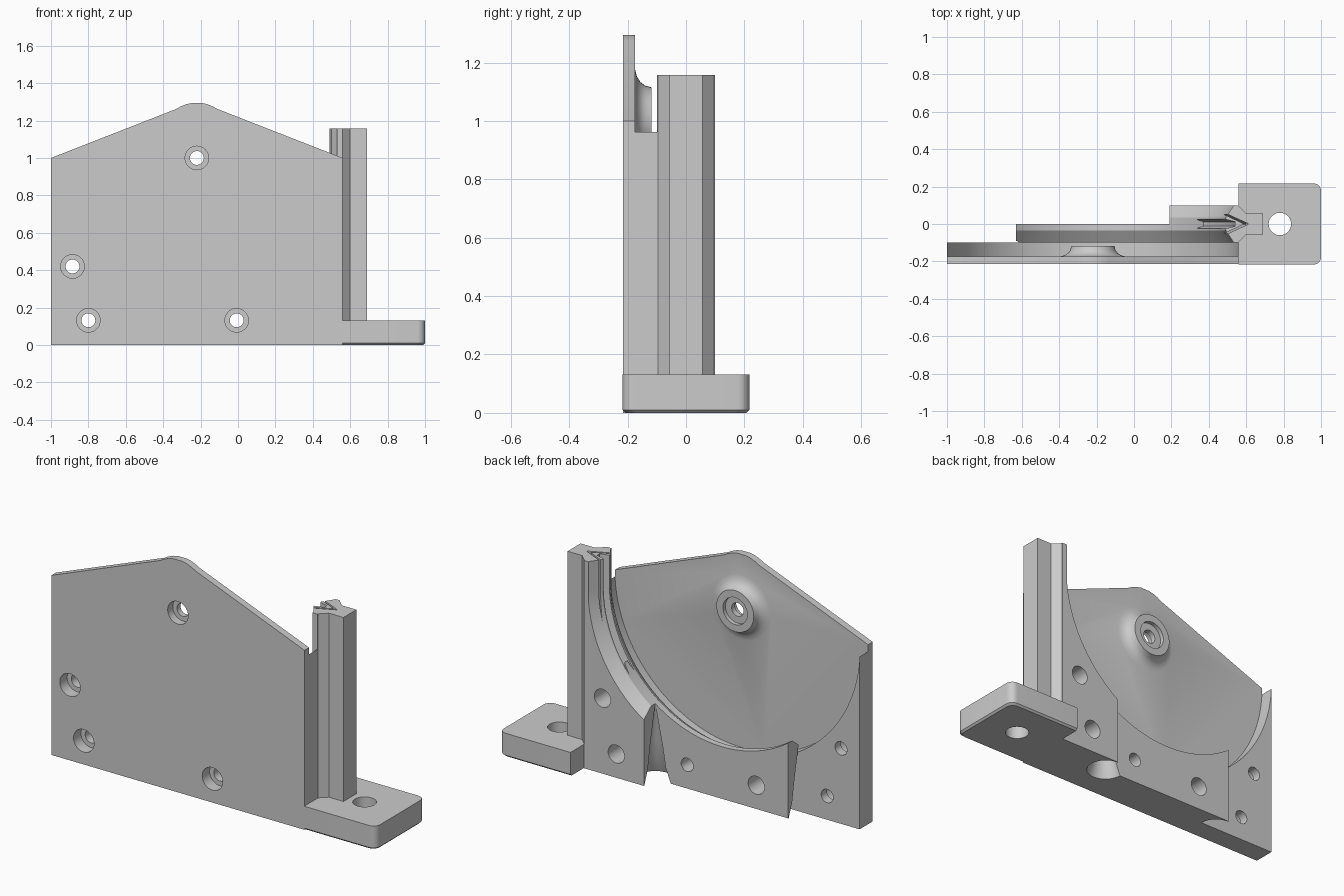
import bpy, bmesh
from math import sin, cos, pi, radians

cube = bpy.data.objects.get("Cube")
if cube:
    bpy.data.objects.remove(cube, do_unlink=True)

grey = bpy.data.materials.new("light grey")
grey.use_nodes = True
colour = (0.6, 0.6, 0.6, 1)
grey.diffuse_color = colour
grey.node_tree.nodes["Principled BSDF"].inputs["Base Color"].default_value = colour

CX, CZ = -0.22, 1.0   # centre of the round track


def loft(name, rings):
    """Closed solid through matching rings of points."""
    bm = bmesh.new()
    loops = [[bm.verts.new(p) for p in ring] for ring in rings]
    n = len(loops[0])
    for a, b in zip(loops, loops[1:]):
        for i in range(n):
            bm.faces.new((a[i], a[(i + 1) % n], b[(i + 1) % n], b[i]))
    bm.faces.new(loops[0])
    bm.faces.new(loops[-1])
    bmesh.ops.recalc_face_normals(bm, faces=bm.faces)
    mesh = bpy.data.meshes.new(name)
    bm.to_mesh(mesh)
    bm.free()
    mesh.materials.append(grey)
    ob = bpy.data.objects.new(name, mesh)
    bpy.context.collection.objects.link(ob)
    return ob


def box(name, x0, x1, y0, y1, z0, z1):
    return loft(name, [[(x0, y0, z), (x1, y0, z), (x1, y1, z), (x0, y1, z)] for z in (z0, z1)])


def prism_z(name, outline, z0, z1):
    return loft(name, [[(x, y, z) for x, y in outline] for z in (z0, z1)])


def turned(name, x, z, profile, n=40):
    """Solid turned about an axis along y; profile is (radius, y)."""
    return loft(name, [[(x + r * cos(2 * pi * i / n), y, z + r * sin(2 * pi * i / n))
                        for i in range(n)] for r, y in profile])


def trough(name, sections, start=-180, n=72):
    """Arc-bottomed solid, open upwards; sections are (radius, y)."""
    rings = []
    for r, y in sections:
        ring = [(CX + r * cos(radians(start * (1 - i / n))), y,
                 CZ + r * sin(radians(start * (1 - i / n)))) for i in range(n + 1)]
        rings.append([(ring[0][0], y, 1.7)] + ring + [(CX + r, y, 1.7)])
    return loft(name, rings)


def combine(target, other, operation):
    mod = target.modifiers.new("combine", "BOOLEAN")
    mod.operation, mod.solver, mod.object = operation, "EXACT", other
    bpy.ops.object.select_all(action="DESELECT")
    bpy.context.view_layer.objects.active = target
    target.select_set(True)
    bpy.ops.object.modifier_apply(modifier=mod.name)
    bpy.data.objects.remove(other, do_unlink=True)


def add(target, other):
    combine(target, other, "UNION")


def cut(target, other):
    combine(target, other, "DIFFERENCE")


# Front plate with a rounded peak and a round pocket behind it
half = [(-0.78, 0), (-0.78, 1.0), (-0.11, 1.262), (-0.085, 1.276), (-0.055, 1.288), (-0.025, 1.294)]
outline = half + [(-x, z) for x, z in reversed(half)]
body = loft("bracket_body", [[(CX + x, y, z) for x, z in outline] for y in (-0.215, -0.1)])
cut(body, trough("pocket", [(0.781, -0.175), (0.781, -0.05)]))

# Stepped backing with the ridged track
backing = box("backing", -0.63, 0.56, -0.1, 0, 0, 1.157)
add(backing, box("backing_step", 0.19, 0.56, -0.1, 0.1, 0, 1.157))
cut(backing, trough("ridge", [(0.76, -0.11), (0.71, -0.035), (0.71, 0.035), (0.76, 0.11)]))

# Flared reliefs at the foot of each step
for x, y in ((0.19, 0), (-0.63, -0.1)):
    cut(backing, loft("relief", [[(x + r * cos(pi * i / 16), y + r * sin(pi * i / 16), z)
                                  for i in range(32)]
                                 for r, z in ((0.1, -0.01), (0.065, 0.08), (0.045, 0.2), (0.004, 0.4))]))
add(body, backing)

# Vertical rail on the end
side = [(0.53, -0.1), (0.555, -0.1), (0.6, -0.057), (0.69, -0.057)]
add(body, prism_z("rail", side + [(x, -y) for x, y in reversed(side)], 0.05, 1.157))

# Foot with rounded outer corners and a chamfered underside
def foot_ring(inset, z):
    r = 0.04
    x1, y1 = 1 - inset, 0.217 - inset
    corner = [(x1 - r + r * cos(pi * i / 16), y1 - r + r * sin(pi * i / 16)) for i in range(9)]
    half_foot = corner + [(0.56, y1)]
    return [(x, y, z) for x, y in half_foot + [(x, -y) for x, y in reversed(half_foot)]]


add(body, loft("foot", [foot_ring(0.01, 0), foot_ring(0, 0.01), foot_ring(0, 0.132)]))
cut(body, loft("foot_hole", [[(0.78 + 0.06 * cos(pi * i / 20), 0.06 * sin(pi * i / 20), z)
                              for i in range(40)] for z in (-0.1, 0.3)]))

# Flared boss behind the upper hole
add(body, turned("boss", CX, CZ, [(0.18, -0.19), (0.18, -0.175), (0.152, -0.168), (0.133, -0.156),
                                  (0.121, -0.14), (0.115, -0.118)]))
cut(body, turned("boss_recess", CX, CZ, [(0.075, -0.14), (0.075, -0.05)]))

# Counterbored through holes
for x, z, seat in ((CX, CZ, -0.17), (-0.885, 0.42, -0.15), (-0.8, 0.132, -0.15), (-0.007, 0.132, -0.15)):
    cut(body, turned("hole", x, z, [(0.063, -0.3), (0.063, seat), (0.037, seat), (0.037, 0.2)]))

# Blind holes from the back
for x, z, face in ((0.445, 0.42, 0.1), (0.36, 0.132, 0.1), (-0.433, 0.132, 0)):
    cut(body, turned("blind_hole", x, z, [(0.05, face - 0.14), (0.05, face + 0.1)]))

# Tapered groove in the upper end of the ridge
cut(body, trough("narrow_groove", [(0.69, -0.03), (0.76, -0.012), (0.76, 0.012), (0.69, 0.03)], -39, 24))
cut(body, trough("wide_groove", [(0.69, -0.066), (0.83, -0.002), (0.83, 0.002), (0.69, 0.066)], -14, 12))

bpy.ops.object.select_all(action="DESELECT")
body.select_set(True)
bpy.context.view_layer.objects.active = body
bpy.ops.object.shade_smooth_by_angle(angle=radians(25))
